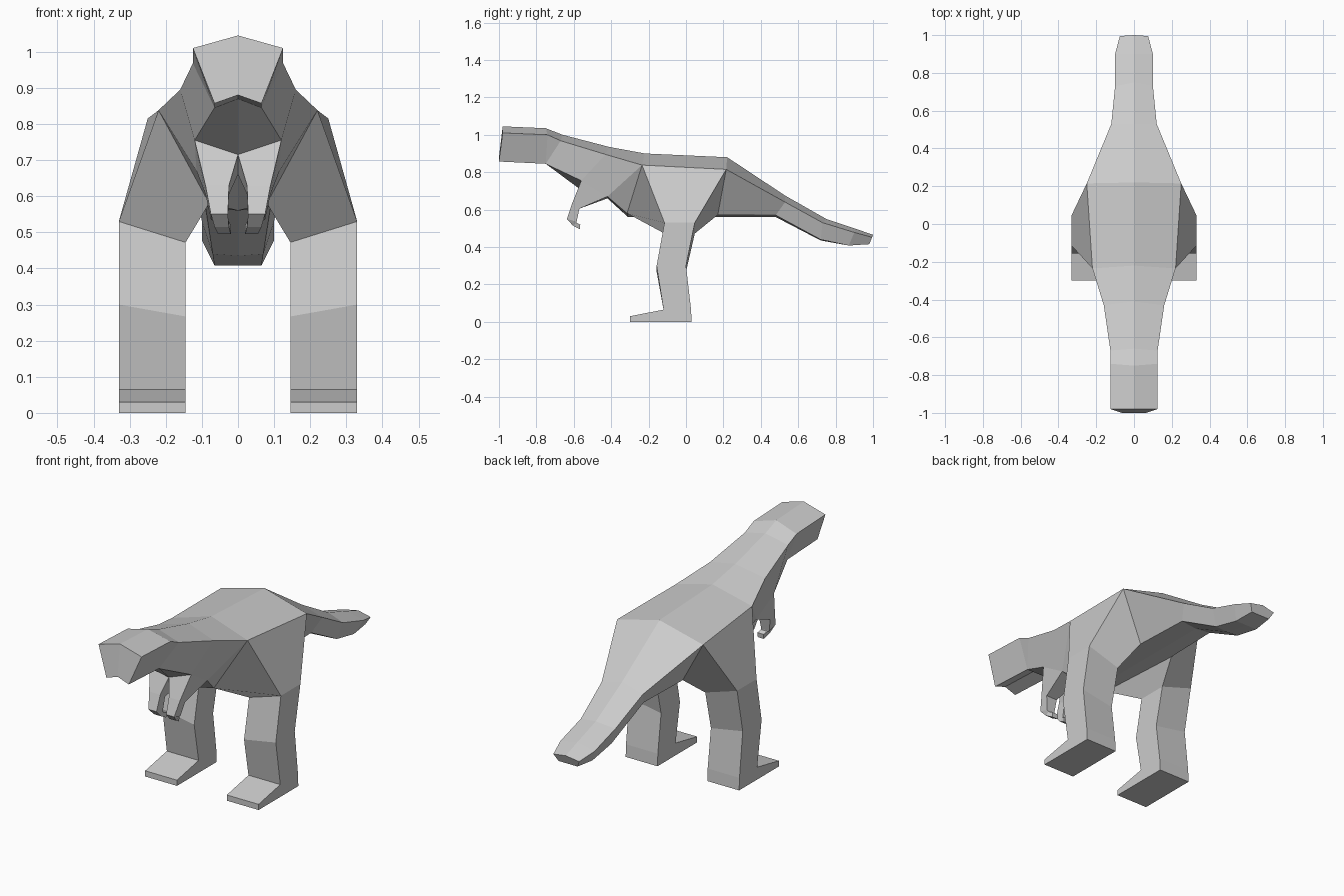
import bpy, bmesh

if "Cube" in bpy.data.objects:
    bpy.data.objects.remove(bpy.data.objects["Cube"])

bm = bmesh.new()


def verts(points):
    return [bm.verts.new(p) for p in points]


def limb(start, rings):
    # Extend a four-sided opening through successive rings, then cap it.
    prev = start
    for pts in rings:
        cur = verts(pts)
        for k in range(4):
            n = (k + 1) % 4
            bm.faces.new((prev[k], prev[n], cur[n], cur[k]))
        prev = cur
    bm.faces.new(prev)
    return prev


# Half sections from snout to tail: ridge (y,z), shoulder (x,y,z),
# lower edge (x,y,z), underside centre (y,z)
sections = [
    (-.98, 1.045, .125, -.98, 1.01, .065, -1.0, .857, -1.0, .88),
    (-.75, 1.035, .125, -.74, 1.0, .065, -.75, .845, -.75, .87),
    (-.66, 1.0, .125, -.67, .968, .065, -.75, .845, -.75, .87),
    (-.41, .935, .16, -.43, .895, .12, -.56, .755, -.575, .715),
    (-.22, .90, .22, -.235, .838, .115, -.42, .67, -.42, .66),
    (-.22, .90, .22, -.235, .838, .08, -.315, .58, -.31, .56),
    (.22, .88, .25, .215, .815, .10, .17, .572, .17, .56),
    (.53, .675, .12, .53, .64, .09, .48, .57, .48, .56),
    (.75, .55, .10, .73, .53, .07, .72, .44, .72, .435),
    (.90, .50, .10, .90, .478, .065, .87, .408, .87, .408),
    (1.0, .465, .075, .995, .452, .055, .98, .415, .98, .415),
]
rings = [verts([(0, s[0], s[1]), s[2:5], s[5:8], (0, s[8], s[9])]) for s in sections]
ARM, HIP = 3, 5
for i, (a, b) in enumerate(zip(rings, rings[1:])):
    for j in range(3):
        if (i, j) not in ((ARM, 2), (HIP, 1)):
            bm.faces.new((a[j], a[j + 1], b[j + 1], b[j]))
for end in (rings[0], rings[-1]):
    bm.faces.new(end)

# Leg, growing from the hip opening
a, b = rings[HIP], rings[HIP + 1]
O, I = .33, .145


def leg_ring(front, back, zo, zi):
    return [(O, front, zo), (O, back, zo), (I, back, zi), (I, front, zi)]


sole = limb([a[1], b[1], b[2], a[2]], [
    leg_ring(-.115, .047, .53, .472),
    leg_ring(-.157, 0, .30, .267),
    leg_ring(-.12, .027, .065, .065),
    [(O, -.30, .03), (O, .03, 0), (I, .03, 0), (I, -.30, .03)],
    [(O, -.30, 0), (O, .03, 0), (I, .03, 0), (I, -.30, 0)],
])

# Arm, growing from the chest opening
a, b = rings[ARM], rings[ARM + 1]


def arm_ring(xo, xi, yf, zf, yb, zb):
    return [(xo, yf, zf), (xo, yb, zb), (xi, yb, zb), (xi, yf, zf)]


limb([a[2], b[2], b[3], a[3]], [
    arm_ring(.09, .025, -.61, .63, -.57, .605),
    arm_ring(.075, .028, -.637, .55, -.585, .535),
    arm_ring(.065, .025, -.605, .515, -.585, .53),
    arm_ring(.055, .02, -.568, .495, -.565, .52),
])

bmesh.ops.remove_doubles(bm, verts=bm.verts, dist=.0005)
bmesh.ops.recalc_face_normals(bm, faces=bm.faces)
mesh = bpy.data.meshes.new("dinosaur_body")
bm.to_mesh(mesh)
bm.free()
body = bpy.data.objects.new("dinosaur_body", mesh)
bpy.context.collection.objects.link(body)
# Mirror the half across the centre plane
mirror = body.modifiers.new("mirror", 'MIRROR')
mirror.use_clip = True
mirror.merge_threshold = .001
